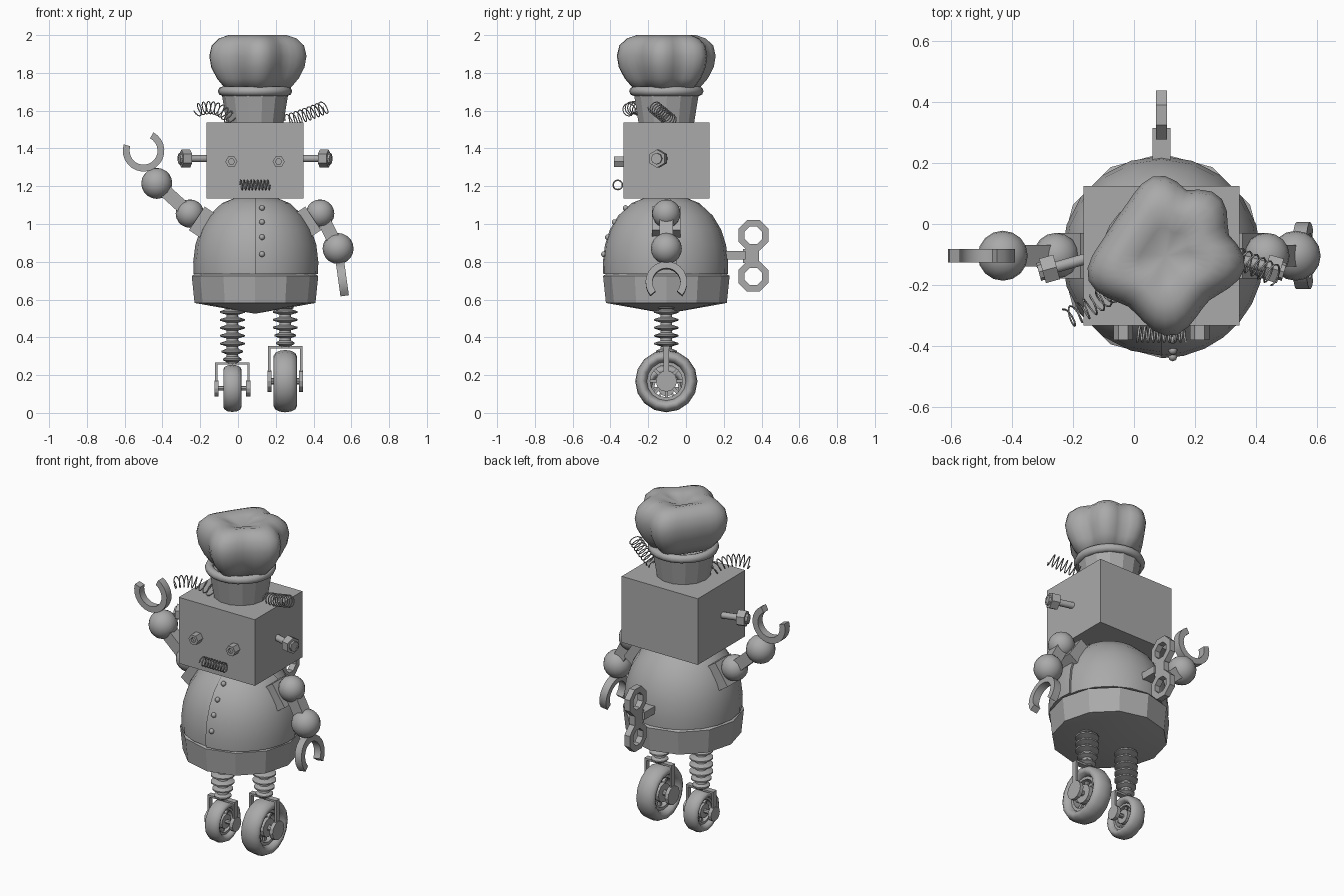
import bpy, bmesh, math
from math import sin, cos, pi, radians
from mathutils import Vector, Matrix

if "Cube" in bpy.data.objects:
    bpy.data.objects.remove(bpy.data.objects["Cube"])

CX, CY = 0.09, -0.104
grey = bpy.data.materials.new("plain grey")
grey.use_nodes = True
grey.diffuse_color = (0.4, 0.4, 0.4, 1)
grey.node_tree.nodes["Principled BSDF"].inputs["Base Color"].default_value = (0.4, 0.4, 0.4, 1)


def finish(bm, name, mat=Matrix(), smooth=0):
    bmesh.ops.recalc_face_normals(bm, faces=bm.faces)
    me = bpy.data.meshes.new(name)
    bm.to_mesh(me)
    bm.free()
    me.transform(mat)
    me.materials.append(grey)
    ob = bpy.data.objects.new(name, me)
    bpy.context.collection.objects.link(ob)
    if smooth:
        bpy.ops.object.select_all(action='DESELECT')
        ob.select_set(True)
        bpy.context.view_layer.objects.active = ob
        bpy.ops.object.shade_smooth_by_angle(angle=radians(smooth))
    return ob


def aim(pos, direction):
    """Matrix at pos whose z axis follows direction."""
    return Matrix.Translation(pos) @ Vector(direction).to_track_quat('Z', 'Y').to_matrix().to_4x4()


def box(name, pos, size, direction=(0, 0, 1)):
    bm = bmesh.new()
    bmesh.ops.create_cube(bm, size=1)
    return finish(bm, name, aim(pos, direction) @ Matrix.Diagonal((*size, 1)))


def bar(name, a, b, w, d):
    a, b = Vector(a), Vector(b)
    return box(name, (a + b) / 2, (w, d, (b - a).length), b - a)


def rod(name, a, b, r, sides=12, smooth=0):
    a, b = Vector(a), Vector(b)
    bm = bmesh.new()
    bmesh.ops.create_cone(bm, cap_ends=True, segments=sides, radius1=r, radius2=r, depth=(b - a).length)
    return finish(bm, name, aim((a + b) / 2, b - a), smooth)


def ball(name, pos, r, seg=16):
    bm = bmesh.new()
    bmesh.ops.create_uvsphere(bm, u_segments=seg, v_segments=seg // 2 + 2, radius=r)
    return finish(bm, name, Matrix.Translation(pos), 60)


def lathe(name, profile, mat, seg=16, closed=False, start=0, sweep=2 * pi, smooth=40, shape=lambda a: 1):
    """Turn a (radius, height) profile round z; shape scales the radius by angle."""
    bm = bmesh.new()
    full = sweep > 6.28
    cols = []
    for i in range(seg if full else seg + 1):
        a = start + sweep * i / seg
        k = shape(a)
        cols.append([bm.verts.new((r * k * cos(a), r * k * sin(a), z)) for r, z in profile])
    n = len(profile)
    for i in range(seg):
        p, q = cols[i], cols[(i + 1) % len(cols)]
        for j in range(n if closed else n - 1):
            m = (j + 1) % n
            bm.faces.new((p[j], p[m], q[m], q[j]))
    if closed and not full:
        bm.faces.new(cols[0])
        bm.faces.new(cols[-1])
    bmesh.ops.remove_doubles(bm, verts=bm.verts, dist=1e-5)
    return finish(bm, name, mat, smooth)


def ring(name, pos, r_in, r_out, thick, axis_mat, seg=16, start=0, sweep=2 * pi):
    h = thick / 2
    prof = [(r_in, -h), (r_out, -h), (r_out, h), (r_in, h)]
    return lathe(name, prof, Matrix.Translation(pos) @ axis_mat, seg, True, start, sweep, 30)


def coil(name, pts, r, turns, wire=0.004):
    """Spring wound round a quadratic curve through three control points."""
    a, b, c = map(Vector, pts)
    n = turns * 12
    cu = bpy.data.curves.new(name, 'CURVE')
    cu.dimensions = '3D'
    cu.bevel_depth = wire
    cu.bevel_resolution = 1
    sp = cu.splines.new('POLY')
    sp.points.add(n)
    for i in range(n + 1):
        t = i / n
        p = a * (1 - t) ** 2 + b * 2 * t * (1 - t) + c * t * t
        d = ((b - a) * (1 - t) + (c - b) * t).normalized()
        u = d.cross(Vector((0, 0, 1))).normalized()
        v = u.cross(d)
        w = 2 * pi * turns * t
        sp.points[i].co = (*(p + r * (u * cos(w) + v * sin(w))), 1)
    cu.materials.append(grey)
    bpy.context.collection.objects.link(bpy.data.objects.new(name, cu))


def at(z=0):
    return Matrix.Translation((CX, CY, z))


# Body: domed coat, overlapping flap, buttons and tapered base
DOME = [(.325, .735), (.327, .8), (.316, .89), (.29, .97), (.245, 1.045), (.175, 1.11), (.09, 1.145), (0, 1.155)]
lathe("coat_dome", [(0, .735)] + DOME, at(), 20)
flap = [(r + .009, z) for r, z in DOME[:-1]]
inner = [(r - .02, z) for r, z in reversed(DOME[:-1])]
lathe("coat_flap", flap + inner, at(), 8, True, -pi / 2, pi * .55)
for z, r in ((1.085, .212), (1.01, .27), (.93, .306), (.84, .327)):
    ball("coat_button", (.127, CY - r - .004, z), .015, 8)
lathe("body_base", [(0, .525), (.32, .582), (.335, .725), (.31, .74), (0, .74)], at(), 12, smooth=20)

# Head with bolt eyes, spring mouth and side bolts
box("head", (CX, CY, 1.336), (.512, .456, .402))
for s in (-1, 1):
    x = CX + s * .125
    ring("eye_nut", (x, -.355, 1.33), .016, .032, .05, Matrix.Rotation(pi / 2, 4, 'X'), 6)
    rod("eye_core", (x, -.33, 1.33), (x, -.365, 1.33), .018, 8)
    d = Vector((s, -.28, 0)).normalized()
    p = Vector((CX + s * .23, CY - .005, 1.346))
    rod("side_bolt", p, p + d * .178, .019, 10, 40)
    rod("side_nut", p + d * .118, p + d * .166, .048, 6)
    ring("nut_rim", p + d * .172, .018, .03, .014, aim((0, 0, 0), d), 8)
coil("mouth_spring", [(.01, -.361, 1.207), (.09, -.361, 1.207), (.17, -.361, 1.207)], .025, 9)
coil("right_hair_spring", [(-.03, -.19, 1.545), (-.11, -.26, 1.65), (-.22, -.31, 1.6)], .033, 9, .003)
coil("left_hair_spring", [(.26, -.08, 1.545), (.37, -.12, 1.58), (.465, -.17, 1.62)], .035, 9, .003)

# Chef hat: flared band, rolled rim and lobed puff
lathe("hat_band", [(0, 1.53), (.15, 1.53), (.178, 1.7), (0, 1.7)], at(), 14, smooth=20)
lathe("hat_rim", [(.172 + .025 * cos(t * pi / 4), 1.703 + .025 * sin(t * pi / 4)) for t in range(8)],
      at(), 24, True, smooth=60)
LOBES = [radians(a) for a in (95, 48, -8, -86, -163)]


def puff(a):
    gap = min(abs((a - l + pi) % (2 * pi) - pi) for l in LOBES)
    return .2 + .064 * math.exp(-(gap / .42) ** 2)


lathe("hat_puff", [(0, 1.71), (.66, 1.715), (.84, 1.77), (.96, 1.83), (1, 1.89), (.95, 1.945),
                   (.8, 1.982), (.6, 2.0), (.35, 1.985), (0, 1.95)],
      Matrix.Translation((CX + .012, CY, 0)), 40, smooth=70, shape=puff)

# Arms: collars, ball joints, links and open claws
claws = {"right": ((-.255, 1.055), (-.43, 1.215), (-.5, 1.388)), "left": ((.435, 1.055), (.53, .87), (.555, .69))}
for side, (a, b, c) in claws.items():
    s = 1 if side == "left" else -1
    shoulder, wrist, hand = (Vector((x, CY, z)) for x, z in (a, b, c))
    d = Vector((s * .83, 0, .56))
    bar(side + "_collar", shoulder - d * .12, shoulder - d * .045, .15, .15)
    ball(side + "_shoulder", shoulder, .075)
    bar(side + "_arm_link", shoulder, wrist, .07, .07)
    ball(side + "_wrist", wrist, .082)
    reach = (hand - wrist).normalized()
    # claw plane: upright across x on the raised arm, across y on the lowered one
    axis = Vector((0, 1, 0)) if s < 0 else Vector((reach.z, 0, -reach.x))
    m = Matrix((reach, axis.cross(reach), axis)).transposed().to_4x4()
    ring(side + "_claw", hand, .074, .11, .045, m, 18, radians(50), radians(260))

# Wind-up key on the back
box("key_shaft", (CX, .26, .835), (.06, .11, .045))
box("key_bridge", (CX, .345, .83), (.036, .085, .075))
for z in (.94, .722):
    turn = Matrix.Rotation(pi / 2, 4, 'Y')
    ring("key_loop", (CX, .357, z), .05, .087, .036, turn, 8, pi / 8)

# Legs: ribbed springs, forks and spoked wheels
for side, x, cz, R, half, top, rings in (("right", -.03, .13, .125, .048, .262, 7), ("left", .25, .168, .165, .062, .348, 5)):
    base = Vector((x, CY, cz))
    step = (.555 - top) / rings
    prof = [(0, top), (.028, top)]
    for i in range(rings):
        z = top + step * (i + .5)
        r = .04 + .026 * min(1, (i + 1) / 3)
        prof += [(.03, z - step * .35), (r, z - .004), (r, z + .004), (.032, z + step * .35)]
    lathe(side + "_leg_spring", prof + [(.045, .555), (.045, .6), (0, .6)], Matrix.Translation((x, CY, 0)), 14)
    # fork
    w = .085
    box(side + "_fork_top", (x, CY, top), (2 * w + .012, .034, .012))
    for s in (-1, 1):
        box(side + "_fork_arm", (x + s * w, CY, (top + cz) / 2), (.012, .03, top - cz))
        o = Vector((s, 0, 0))
        rod(side + "_hub_cap", base + o * (w - .012), base + o * (w + .01), R * .34, 12)
    # wheel
    across = Vector((half, 0, 0))
    rod(side + "_axle", base - o * w, base + o * w, R * .1, 8)
    rod(side + "_hub", base - across * .5, base + across * .5, R * .34, 12)
    m = Matrix.Translation(base) @ Matrix.Rotation(pi / 2, 4, 'Y')
    tyre = [(R * (.8 + .2 * cos(t * pi / 6)), half * sin(t * pi / 6)) for t in range(12)]
    lathe(side + "_tyre", tyre, m, 16, True, smooth=60)
    ring(side + "_rim", base, R * .52, R * .66, half * .9, Matrix.Rotation(pi / 2, 4, 'Y'), 16)
    for i in range(8):
        d = Vector((0, cos(i * pi / 4), sin(i * pi / 4)))
        bar(side + "_spoke", base + d * R * .25, base + d * R * .64, R * .1, R * .1)
